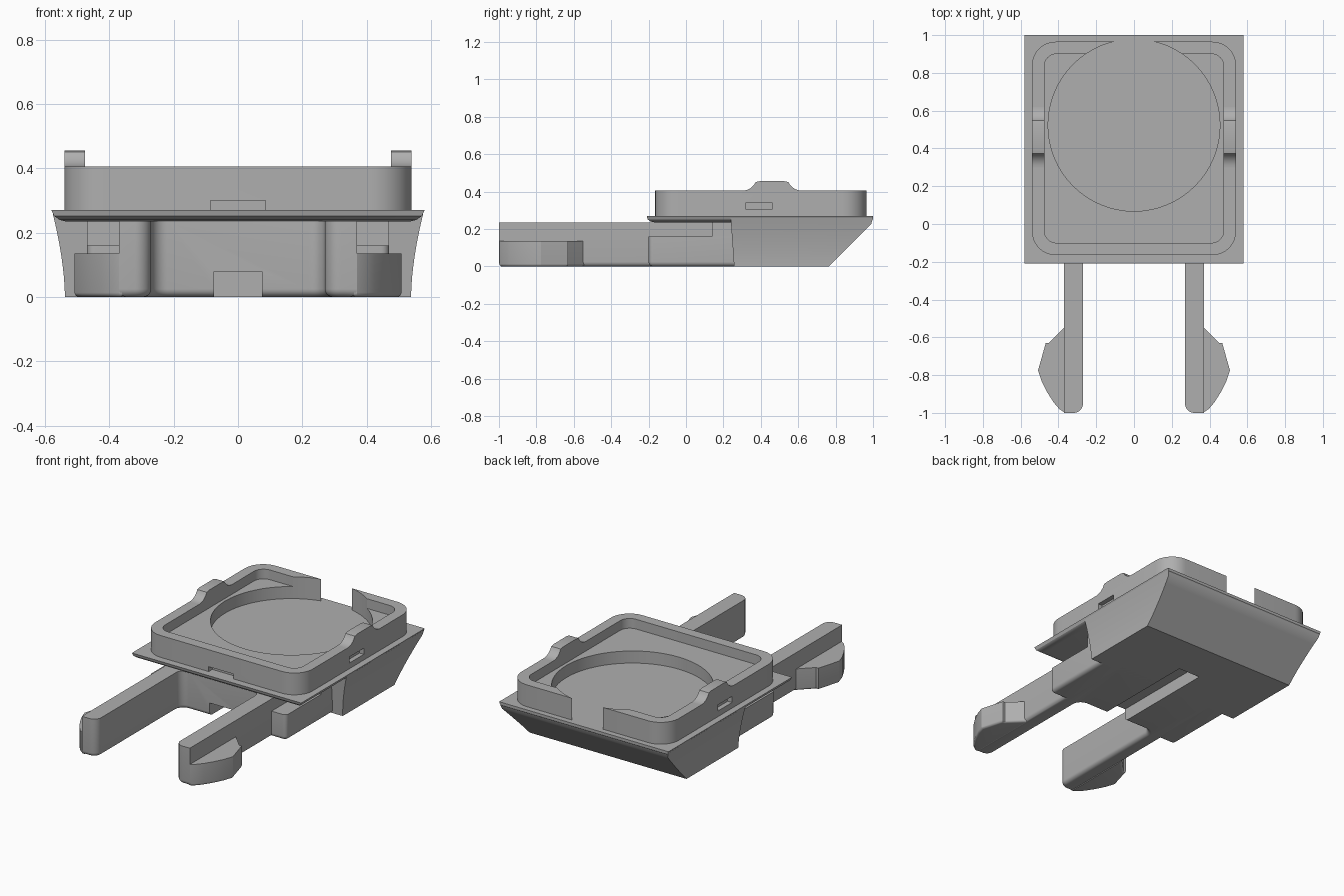
import bpy, bmesh, math
from mathutils import Vector

cube = bpy.data.objects.get("Cube")
if cube:
    bpy.data.objects.remove(cube, do_unlink=True)

grey = bpy.data.materials.new("plain grey")
grey.use_nodes = True
grey.diffuse_color = (0.43, 0.43, 0.43, 1)
grey.node_tree.nodes["Principled BSDF"].inputs["Base Color"].default_value = (0.43, 0.43, 0.43, 1)


def loft(name, rings, bevel=0, pick=None):
    """Skin closed rings of equal length, cap the ends, round the picked edges."""
    bm = bmesh.new()
    rows = [[bm.verts.new(p) for p in ring] for ring in rings]
    for a, b in zip(rows, rows[1:]):
        for i in range(len(a)):
            j = (i + 1) % len(a)
            bm.faces.new((a[i], a[j], b[j], b[i]))
    bm.faces.new(rows[0])
    bm.faces.new(rows[-1])
    bmesh.ops.recalc_face_normals(bm, faces=bm.faces)
    if bevel:
        edges = [e for e in bm.edges if pick(*[v.co for v in e.verts])]
        bmesh.ops.bevel(bm, geom=edges, offset=bevel, segments=5, profile=0.5,
                        affect='EDGES', clamp_overlap=True)
    mesh = bpy.data.meshes.new(name)
    bm.to_mesh(mesh)
    bm.free()
    mesh.materials.append(grey)
    ob = bpy.data.objects.new(name, mesh)
    bpy.context.collection.objects.link(ob)
    return ob


def prism(name, outline, z0, z1, **kw):
    return loft(name, [[(x, y, z) for x, y in outline] for z in (z0, z1)], **kw)


def rect(x0, x1, y0, y1):
    return [(x0, y0), (x1, y0), (x1, y1), (x0, y1)]


def arc(cx, cy, r, a0, a1, n=10):
    return [(cx + r * math.cos(math.radians(a0 + (a1 - a0) * i / n)),
             cy + r * math.sin(math.radians(a0 + (a1 - a0) * i / n))) for i in range(n + 1)]


def round_rect(w, y0, y1, r):
    return (arc(w - r, y1 - r, r, 0, 90) + arc(r - w, y1 - r, r, 90, 180)
            + arc(r - w, y0 + r, r, 180, 270) + arc(w - r, y0 + r, r, 270, 360))


def cut(target, *cutters):
    for c in cutters:
        m = target.modifiers.new("cut", 'BOOLEAN')
        m.operation, m.solver, m.object = 'DIFFERENCE', 'EXACT', c
        bpy.context.view_layer.objects.active = target
        bpy.ops.object.modifier_apply(modifier=m.name)
        bpy.data.objects.remove(c, do_unlink=True)


def at_bottom(a, b):
    return a.z < 0.001 and b.z < 0.001


# Flange plate with an undercut rim
parts = []
plate = [(0.235, 0.535, -0.165, 0.97), (0.24, 0.555, -0.19, 0.99),
         (0.252, 0.572, -0.205, 1), (0.27, 0.58, -0.21, 1)]
parts.append(loft("flange_plate", [[(x, y, z) for x, y in rect(-w, w, a, b)]
                                   for z, w, a, b in plate]))

# Rear body: flared sides and a sloping back
rings = []
for i in range(9):
    z = 0.26 * i / 8
    w = 0.538 + 0.038 * (z / 0.26) ** 1.7
    rings.append([(x, y, z) for x, y in rect(-w, w, 0.257 - 0.07 * z, min(1, 0.763 + z))])
body = loft("rear_body", rings)


def slot():
    return prism("slot_cutter", rect(-0.075, 0.075, -0.4, 0.5), -0.1, 0.08)


cut(body, slot())
parts.append(body)

# Forked chassis: two arms joined by filleted inner corners
half = ([(0.37, 0.3), (0.37, -1)] + arc(0.32, -0.95, 0.05, 270, 180)
        + arc(0.22, -0.22, 0.05, 0, 90))
fork = prism("forked_arms", half + [(-x, y) for x, y in reversed(half)], 0, 0.236,
             bevel=0.025, pick=lambda a, b: at_bottom(a, b) and min(a.y, b.y) < 0.29)
cut(fork, slot())
parts.append(fork)

# Side shoulders and hooks, mirrored
hook = [(0.36, -0.54), (0.37, -0.55), (0.45, -0.63), (0.467, -0.63), (0.508, -0.775),
        (0.49, -0.83), (0.46, -0.89), (0.425, -0.945), (0.395, -0.98), (0.37, -0.997), (0.36, -0.997)]
for side, s in (("left", 1), ("right", -1)):
    def flip(outline):
        return [(s * x, y) for x, y in outline]
    parts.append(prism(side + "_hook", flip(hook), 0, 0.135, bevel=0.02,
                       pick=lambda a, b: at_bottom(a, b) and max(abs(a.x), abs(b.x)) > 0.365))
    parts.append(prism(side + "_shoulder", flip(rect(0.32, 0.47, -0.2, 0.3)), 0, 0.16, bevel=0.025,
                       pick=lambda a, b: (at_bottom(a, b) and min(a.y, b.y) < 0)
                       or (a.y < 0 and b.y < 0 and abs(a.x) > 0.4 and abs(b.x) > 0.4)))
    parts.append(prism(side + "_shoulder_step", flip(rect(0.32, 0.47, 0.14, 0.3)), 0.15, 0.24))

    # Raised tab with concave flanks
    profile = ([(0.3, 0.38)] + arc(0.3, 0.485, 0.08, 270, 335, 8) + [(0.395, 0.456), (0.525, 0.456)]
               + arc(0.62, 0.485, 0.08, 205, 270, 8) + [(0.62, 0.38)])
    parts.append(loft(side + "_tab", [[(s * x, y, z) for y, z in profile] for x in (0.475, 0.54)]))

# Rounded frame with a shallow tray, round recess and clip pockets
frame = prism("tray_frame", round_rect(0.54, -0.165, 0.965, 0.125), 0.265, 0.405)
cut(frame,
    prism("tray_cutter", round_rect(0.475, -0.1, 0.9, 0.065), 0.345, 0.5),
    prism("recess_cutter", arc(0, 0.523, 0.455, 0, 354.375, 63), 0.2, 0.5),
    prism("front_pocket", rect(-0.085, 0.085, -0.3, -0.13), 0.2, 0.3),
    prism("left_pocket", rect(0.51, 0.6, 0.32, 0.46), 0.305, 0.343),
    prism("right_pocket", rect(-0.6, -0.51, 0.32, 0.46), 0.305, 0.343))
parts.append(frame)

# Smooth the curves, keep the edges crisp
bpy.ops.object.select_all(action='DESELECT')
for ob in parts:
    ob.select_set(True)
bpy.context.view_layer.objects.active = parts[0]
bpy.ops.object.shade_smooth_by_angle(angle=math.radians(30))
